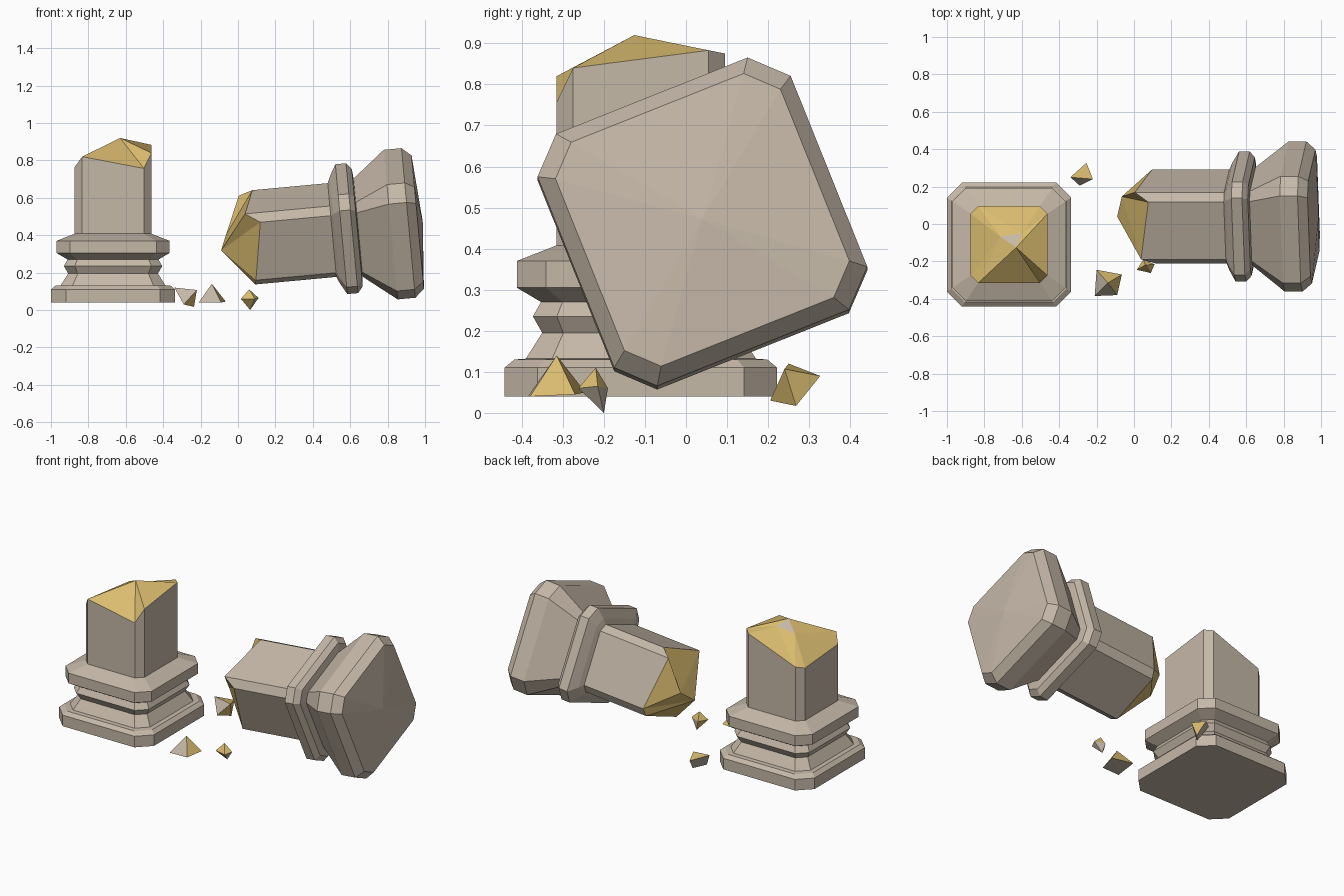
import bpy, bmesh, math
from mathutils import Matrix, Vector

cube = bpy.data.objects.get("Cube")
if cube:
    bpy.data.objects.remove(cube, do_unlink=True)


def make_material(name, colour):
    mat = bpy.data.materials.new(name)
    mat.use_nodes = True
    mat.diffuse_color = (*colour, 1)
    mat.node_tree.nodes["Principled BSDF"].inputs["Base Color"].default_value = (*colour, 1)
    return mat


STONE, GOLD = 0, 1
MATERIALS = [make_material("pale stone", (0.56, 0.48, 0.39)),
             make_material("broken gold", (0.70, 0.50, 0.16))]


def finish(name, bm, matrix=None):
    bmesh.ops.recalc_face_normals(bm, faces=bm.faces)
    mesh = bpy.data.meshes.new(name)
    bm.to_mesh(mesh)
    bm.free()
    for mat in MATERIALS:
        mesh.materials.append(mat)
    obj = bpy.data.objects.new(name, mesh)
    if matrix:
        obj.matrix_world = matrix
    bpy.context.collection.objects.link(obj)


def octagon(half):
    """Corners of a square with chamfers that grow with its size."""
    k = half - (0.04 + 0.32 * (half - 0.205))
    return [(half, -k), (half, k), (k, half), (-k, half),
            (-half, k), (-half, -k), (-k, -half), (k, -half)]


def broken_column(name, profile, break_heights, peaks, nearest, matrix, apex=None):
    """Stack chamfered squares from the closed end to a jagged gold break."""
    bm = bmesh.new()
    rings = [[bm.verts.new((x, y, z)) for x, y in octagon(h)] for h, z in profile]
    shaft = profile[-1][0]
    rings.append([bm.verts.new((x, y, z))
                  for (x, y), z in zip(octagon(shaft), break_heights)])
    for low, high in zip(rings, rings[1:]):
        for i in range(8):
            j = (i + 1) % 8
            bm.faces.new((low[i], low[j], high[j], high[i]))
    # closed end: flat, or a very shallow pyramid
    if apex is None:
        bm.faces.new(rings[0])
    else:
        tip = bm.verts.new((0, 0, apex))
        for i in range(8):
            bm.faces.new((rings[0][i], rings[0][(i + 1) % 8], tip))
    # jagged break
    top = rings[-1]
    inner = [bm.verts.new(p) for p in peaks]
    for i in range(8):
        j = (i + 1) % 8
        a, b = inner[nearest[i]], inner[nearest[j]]
        bm.faces.new((top[i], top[j], a)).material_index = GOLD
        if a is not b:
            bm.faces.new((a, top[j], b)).material_index = GOLD
    if len(inner) == 3:
        bm.faces.new(inner)
    finish(name, bm, matrix)


def rubble(name, points, is_gold):
    """A faceted chip, gold on the sides chosen by the rule."""
    bm = bmesh.new()
    for p in points:
        bm.verts.new(p)
    bmesh.ops.convex_hull(bm, input=bm.verts)
    bmesh.ops.recalc_face_normals(bm, faces=bm.faces)
    for f in bm.faces:
        f.normal_update()
        f.material_index = GOLD if is_gold(f.normal) else STONE
    finish(name, bm)


# Standing column base with its stump of shaft
base_at = Vector((-0.668, -0.11, 0))
broken_column(
    "standing_column",
    [(0.332, 0.04), (0.332, 0.11), (0.308, 0.13), (0.28, 0.132), (0.24, 0.195),
     (0.263, 0.235), (0.243, 0.27), (0.302, 0.305), (0.302, 0.37), (0.205, 0.408)],
    [0.84, 0.883, 0.875, 0.75, 0.74, 0.765, 0.82, 0.757],
    [Vector(p) - base_at for p in
     [(-0.63, -0.126, 0.92), (-0.60, -0.05, 0.893), (-0.715, -0.067, 0.87)]],
    [0, 1, 1, 2, 2, 2, 0, 0],
    Matrix.Translation(base_at))

# Fallen capital, lying on its side and slightly tipped up
tilt = (Matrix.Translation((0, 0.04, 0.381))
        @ Matrix.Rotation(math.radians(84.7), 4, 'Y')
        @ Matrix.Rotation(math.radians(21.8), 4, 'Z'))
to_local = tilt.inverted()
broken_column(
    "fallen_capital",
    [(0.295, 0.965), (0.332, 0.915), (0.332, 0.82), (0.215, 0.645), (0.26, 0.64),
     (0.287, 0.612), (0.287, 0.555), (0.235, 0.52), (0.205, 0.505)],
    [0.07, 0.08, 0.09, 0.026, 0.10, 0.05, 0.127, 0.075],
    [to_local @ Vector(p) for p in [(-0.09, 0.04, 0.32), (-0.065, 0.147, 0.40)]],
    [0, 0, 1, 1, 1, 0, 0, 0],
    tilt, apex=0.992)

# Loose chips on the ground
rubble("rear_chip",
       [(-0.34, 0.25, 0.12), (-0.254, 0.327, 0.09), (-0.22, 0.24, 0.107),
        (-0.235, 0.268, 0.017), (-0.29, 0.205, 0.03)],
       lambda n: n.dot(Vector((1, 0.4, 0.8))) > 0 and n.y > -0.75)
rubble("front_chip",
       [(-0.20, -0.245, 0.05), (-0.065, -0.27, 0.045), (-0.09, -0.38, 0.04),
        (-0.21, -0.385, 0.04), (-0.14, -0.315, 0.14)],
       lambda n: n.dot(Vector((1, 0.6, 0))) > 0.1)
rubble("small_chip",
       [(0.015, -0.245, 0.06), (0.06, -0.22, 0.11), (0.11, -0.215, 0.065),
        (0.09, -0.262, 0.06), (0.065, -0.2, 0), (0.05, -0.19, 0.06)],
       lambda n: not (n.x > 0.3 and n.z < 0))
